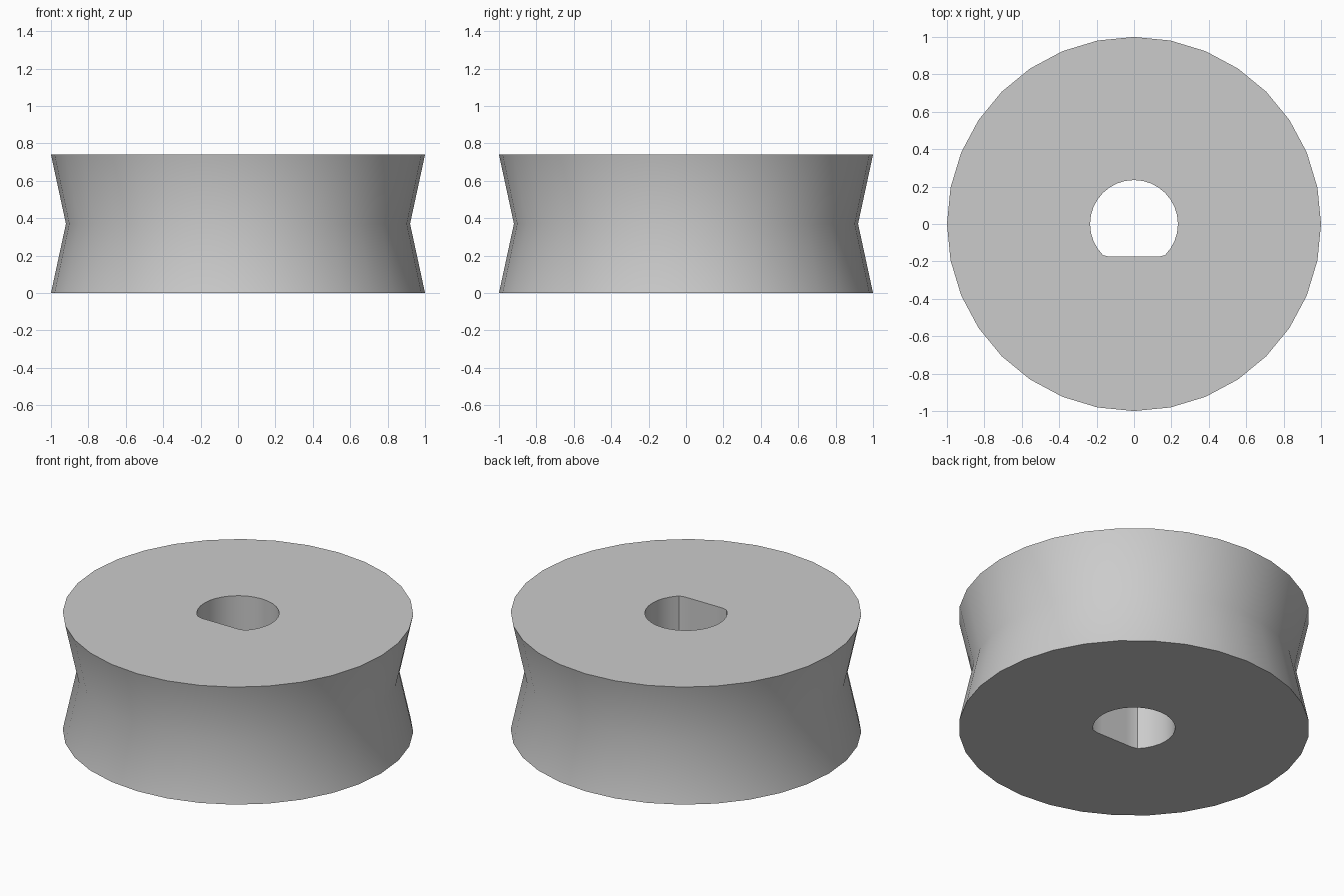
import bpy, bmesh
from math import cos, sin, tau, radians

cube = bpy.data.objects.get("Cube")
if cube:
    bpy.data.objects.remove(cube, do_unlink=True)

SIDES = 32
HEIGHT = 0.74
RIM, WAIST = 1.0, 0.92
BORE, FLAT_Y = 0.235, -0.175

grey = bpy.data.materials.new("plain grey")
grey.use_nodes = True
colour = (0.6, 0.6, 0.6, 1)
grey.diffuse_color = colour
grey.node_tree.nodes["Principled BSDF"].inputs["Base Color"].default_value = colour

bm = bmesh.new()


def ring(radius, z, low_y=-2):
    """Circle of vertices, flattened where it passes below low_y."""
    angles = [tau * i / SIDES for i in range(SIDES)]
    return [bm.verts.new((radius * cos(a), max(radius * sin(a), low_y), z))
            for a in angles]


# Grooved rim and flat-sided shaft hole, as one closed loop of rings
rings = [ring(RIM, 0), ring(WAIST, HEIGHT / 2), ring(RIM, HEIGHT),
         ring(BORE, HEIGHT, FLAT_Y), ring(BORE, 0, FLAT_Y)]
for a, b in zip(rings, rings[1:] + rings[:1]):
    for i in range(SIDES):
        j = (i + 1) % SIDES
        bm.faces.new((a[i], a[j], b[j], b[i]))
bmesh.ops.recalc_face_normals(bm, faces=bm.faces)

mesh = bpy.data.meshes.new("grooved_roller")
bm.to_mesh(mesh)
bm.free()
mesh.materials.append(grey)
roller = bpy.data.objects.new("grooved_roller", mesh)
bpy.context.collection.objects.link(roller)

# Smooth sides with sharp rims
bpy.ops.object.select_all(action="DESELECT")
roller.select_set(True)
bpy.context.view_layer.objects.active = roller
bpy.ops.object.shade_smooth_by_angle(angle=radians(30))
